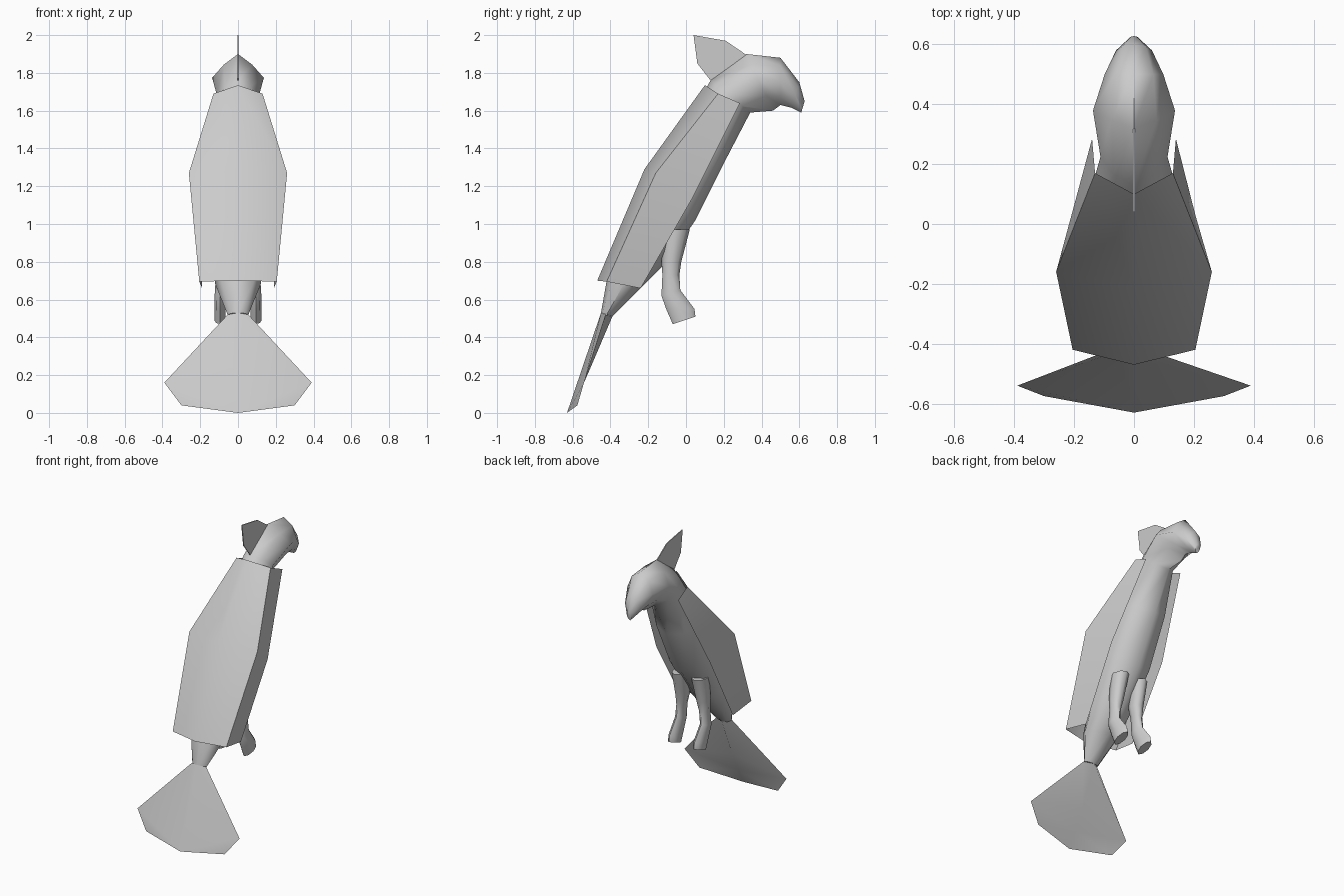
import bpy, bmesh, math

if "Cube" in bpy.data.objects:
    bpy.data.objects.remove(bpy.data.objects["Cube"])

grey = bpy.data.materials.new("plain_grey")
grey.diffuse_color = (0.6, 0.6, 0.6, 1)
grey.use_nodes = True
grey.node_tree.nodes["Principled BSDF"].inputs["Base Color"].default_value = grey.diffuse_color


def finish(name, bm, closed=True):
    bmesh.ops.remove_doubles(bm, verts=bm.verts, dist=0.0005)
    if closed:
        bmesh.ops.recalc_face_normals(bm, faces=bm.faces)
    me = bpy.data.meshes.new(name)
    bm.to_mesh(me)
    bm.free()
    me.materials.append(grey)
    ob = bpy.data.objects.new(name, me)
    bpy.context.collection.objects.link(ob)
    bpy.ops.object.select_all(action='DESELECT')
    ob.select_set(True)
    bpy.context.view_layer.objects.active = ob
    bpy.ops.object.shade_smooth_by_angle(angle=math.radians(60))
    return ob


def loft(name, rings, sign=1):
    """Rings: back (y, z), front (y, z), half width, side fraction, corner fullness, x centre."""
    bm = bmesh.new()
    loops = []
    for back, front, w, s, k, cx in rings:
        pts = []
        for u, t in ((0, 0), (k, s * (1 - k)), (1, s), (k, s + (1 - s) * k), (0, 1),
                     (-k, s + (1 - s) * k), (-1, s), (-k, s * (1 - k))):
            y = back[0] + (front[0] - back[0]) * t
            z = back[1] + (front[1] - back[1]) * t
            pts.append(bm.verts.new((sign * (cx + u * w), y, z)))
        loops.append(pts)
    for a, b in zip(loops, loops[1:]):
        for i in range(8):
            j = (i + 1) % 8
            bm.faces.new((a[i], a[j], b[j], b[i]))
    bm.faces.new(loops[0])
    bm.faces.new(loops[-1])
    return finish(name, bm)


def mirrored(name, verts, faces, closed):
    """Build the right half and its mirror image, welded on the centre line."""
    bm = bmesh.new()
    for sign in (1, -1):
        vs = [bm.verts.new((sign * x, y, z)) for x, y, z in verts]
        for f in faces:
            bm.faces.new([vs[i] for i in (f if sign > 0 else reversed(f))])
    return finish(name, bm, closed)


# Body and hooked head
loft("body_and_head", [
    ((-0.45, 0.53), (-0.39, 0.51), 0.055, 0.5, 0.7, 0),
    ((-0.42, 0.70), (-0.24, 0.66), 0.12, 0.5, 0.7, 0),
    ((-0.36, 0.88), (-0.11, 0.79), 0.14, 0.5, 0.7, 0),
    ((-0.20, 1.22), (0.05, 1.02), 0.165, 0.5, 0.7, 0),
    ((-0.03, 1.48), (0.21, 1.34), 0.15, 0.5, 0.7, 0),
    ((0.13, 1.76), (0.34, 1.59), 0.112, 0.45, 0.62, 0),
    ((0.32, 1.90), (0.46, 1.60), 0.137, 0.42, 0.55, 0),
    ((0.50, 1.88), (0.50, 1.63), 0.098, 0.5, 0.66, 0),
    ((0.60, 1.75), (0.56, 1.615), 0.06, 0.5, 0.66, 0),
    ((0.628, 1.65), (0.61, 1.59), 0.018, 0.5, 0.66, 0),
])

# Folded wings: open shell of spine, side and front edge rows
mirrored("folded_wings", [
    (0, 0.10, 1.735), (0, -0.22, 1.29), (0, -0.47, 0.70),
    (0.13, 0.17, 1.69), (0.26, -0.16, 1.27), (0.205, -0.42, 0.695),
    (0.14, 0.285, 1.64), (0.205, 0.03, 1.13), (0.19, -0.24, 0.66),
], [(0, 1, 4, 3), (1, 2, 5, 4), (3, 4, 7, 6), (4, 5, 8, 7)], False)

# Fan tail: ridged back and keeled underside
mirrored("tail_fan", [
    (0, -0.45, 0.53), (0.055, -0.425, 0.52), (0.39, -0.54, 0.16),
    (0.30, -0.575, 0.04), (0, -0.63, 0.0), (0, -0.39, 0.51), (0, -0.505, 0.24),
    (0, -0.575, 0.10),
], [(0, 4, 2, 1), (4, 3, 2), (1, 2, 6, 5), (6, 2, 7), (7, 2, 3), (7, 3, 4)], True)

# Head crest: thin upright plate
bm = bmesh.new()
outline = [(0.04, 2.0), (0.21, 1.97), (0.32, 1.895), (0.13, 1.76), (0.06, 1.85)]
sides = [[bm.verts.new((x, y, z)) for y, z in outline] for x in (-0.003, 0.003)]
bm.faces.new(sides[0])
bm.faces.new(sides[1])
for i in range(5):
    j = (i + 1) % 5
    bm.faces.new((sides[0][i], sides[0][j], sides[1][j], sides[1][i]))
finish("crest", bm)

# Legs with forward feet
for side, sign in (("right", 1), ("left", -1)):
    loft(side + "_leg", [
        ((-0.12, 0.97), (0.02, 0.97), 0.05, 0.5, 0.7, 0.075),
        ((-0.13, 0.80), (-0.025, 0.80), 0.042, 0.5, 0.7, 0.08),
        ((-0.125, 0.73), (-0.035, 0.73), 0.03, 0.5, 0.7, 0.087),
        ((-0.13, 0.62), (-0.03, 0.65), 0.028, 0.5, 0.7, 0.095),
        ((-0.105, 0.55), (0.045, 0.55), 0.03, 0.5, 0.7, 0.095),
        ((-0.07, 0.47), (0.05, 0.51), 0.03, 0.5, 0.7, 0.095),
    ], sign)
